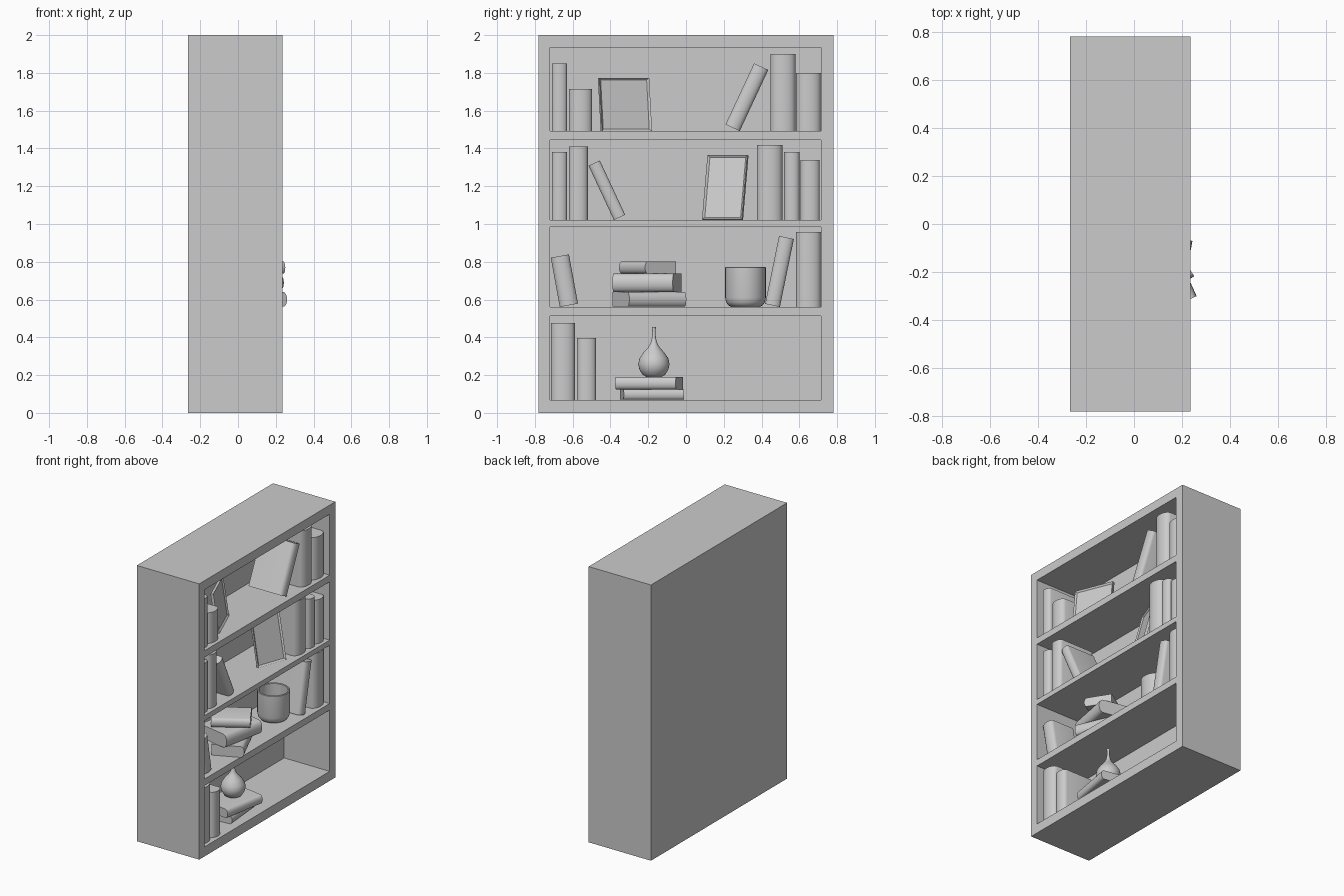
import bpy, bmesh
from math import radians, sin, cos, pi
from mathutils import Matrix, Vector

if "Cube" in bpy.data.objects:
    bpy.data.objects.remove(bpy.data.objects["Cube"])

grey = bpy.data.materials.new("plain_grey")
grey.use_nodes = True
colour = (0.6, 0.6, 0.6, 1)
grey.diffuse_color = colour
grey.node_tree.nodes["Principled BSDF"].inputs["Base Color"].default_value = colour


def rot(angle, axis):
    return Matrix.Rotation(radians(angle), 4, axis)


def finish(name, bm, matrix=Matrix(), smooth=False):
    """Turn a bmesh into a named object with the shared material."""
    bmesh.ops.recalc_face_normals(bm, faces=bm.faces)
    mesh = bpy.data.meshes.new(name)
    bm.to_mesh(mesh)
    bm.free()
    mesh.materials.append(grey)
    obj = bpy.data.objects.new(name, mesh)
    bpy.context.collection.objects.link(obj)
    obj.matrix_world = matrix
    if smooth:
        bpy.ops.object.select_all(action="DESELECT")
        obj.select_set(True)
        bpy.context.view_layer.objects.active = obj
        bpy.ops.object.shade_smooth_by_angle(angle=radians(35))
    return obj


def box_mesh(lo, hi):
    bm = bmesh.new()
    bmesh.ops.create_cube(bm, size=1)
    lo, hi = Vector(lo), Vector(hi)
    for v in bm.verts:
        v.co = Vector(c * s for c, s in zip(v.co, hi - lo)) + (lo + hi) / 2
    return bm


# Bookcase: solid block with four compartments cut from the +x side
FLOORS = [0.069, 0.561, 1.021, 1.492]
TOPS = [0.513, 0.984, 1.444, 1.934]
case = finish("bookcase", box_mesh((-0.265, -0.78, 0), (0.235, 0.78, 2)))
bpy.context.view_layer.objects.active = case
for low, high in zip(FLOORS, TOPS):
    cutter = finish("compartment_cutter", box_mesh((-0.13, -0.72, low), (0.4, 0.715, high)))
    cutter.hide_render = True
    mod = case.modifiers.new("compartment", "BOOLEAN")
    mod.operation, mod.solver, mod.object = "DIFFERENCE", "EXACT", cutter
    bpy.ops.object.modifier_apply(modifier=mod.name)
    bpy.data.objects.remove(cutter)


def book(name, thick, height, depth, matrix):
    """Upright block with a rounded spine towards +x."""
    bm = bmesh.new()
    bulge = thick * 0.3
    outline = [(-depth, thick / 2), (-depth, -thick / 2)]
    for i in range(9):
        a = -pi / 2 + pi * i / 8
        outline.append((bulge * (cos(a) - 1), thick / 2 * sin(a)))
    face = bm.faces.new([bm.verts.new((x, y, 0)) for x, y in outline])
    top = bmesh.ops.extrude_face_region(bm, geom=[face])["geom"]
    bmesh.ops.translate(bm, vec=(0, 0, height),
                        verts=[g for g in top if isinstance(g, bmesh.types.BMVert)])
    finish(name, bm, matrix, smooth=True)


# Upright books: shelf, y from, y to, top
for shelf, y0, y1, top in [
    (0, -0.715, -0.587, 0.476), (0, -0.577, -0.476, 0.397),
    (1, 0.583, 0.714, 0.957),
    (2, -0.71, -0.63, 1.38), (2, -0.62, -0.52, 1.41),
    (2, 0.375, 0.51, 1.417), (2, 0.52, 0.6, 1.38), (2, 0.605, 0.708, 1.34),
    (3, -0.71, -0.63, 1.85), (3, -0.62, -0.497, 1.714),
    (3, 0.447, 0.58, 1.9), (3, 0.583, 0.714, 1.8),
]:
    h = top - FLOORS[shelf]
    book("upright_book", y1 - y0, h, h * 0.73,
         Matrix.Translation((0.21, (y0 + y1) / 2, FLOORS[shelf])))

# Leaning books: shelf, base y, thickness, length, lean
for shelf, y, t, h, lean in [
    (1, -0.62, 0.098, 0.265, 10.4), (1, 0.458, 0.08, 0.367, -11.6),
    (2, -0.352, 0.066, 0.317, 25), (3, 0.247, 0.083, 0.357, -25),
]:
    z = FLOORS[shelf] + t / 2 * abs(sin(radians(lean)))
    book("leaning_book", t, h, h * 0.75, Matrix.Translation((0.205, y, z)) @ rot(lean, "X"))

# Stacked books: spine middle x, y, z from, z to, length, width, yaw
for x, y, z0, z1, length, width, yaw in [
    (0.17, -0.17, 0.07, 0.125, 0.32, 0.22, 5),
    (0.207, -0.215, 0.125, 0.19, 0.325, 0.23, -10),
    (0.193, -0.149, 0.562, 0.64, 0.33, 0.22, 24),
    (0.212, -0.23, 0.64, 0.737, 0.325, 0.25, -11),
    (0.14, -0.286, 0.737, 0.802, 0.26, 0.193, -58),
]:
    book("stacked_book", z1 - z0, length, width,
         Matrix.Translation((x, y, (z0 + z1) / 2)) @ rot(yaw, "Z") @ rot(90, "X")
         @ Matrix.Translation((0, 0, -length / 2)))


def picture_frame(x, y, z, width, height, yaw, tilt):
    """Thin panel with a raised border, leaning back."""
    bm = box_mesh((-0.02, -width / 2, 0), (0, width / 2, height))
    bm.normal_update()
    front = [f for f in bm.faces if f.normal.x > 0.9]
    bmesh.ops.inset_region(bm, faces=front, thickness=0.016)
    bmesh.ops.translate(bm, vec=(-0.01, 0, 0), verts=front[0].verts)
    finish("picture_frame", bm,
           Matrix.Translation((x, y, z)) @ rot(yaw, "Z") @ rot(-tilt, "Y"))


picture_frame(0.108, -0.312, FLOORS[3], 0.285, 0.285, 22, 8)
picture_frame(0.143, 0.19, FLOORS[2] + 0.005, 0.224, 0.35, -20, 14)


def lathe(name, profile, location):
    bm = bmesh.new()
    verts = [bm.verts.new((r, 0, z)) for r, z in profile]
    edges = [bm.edges.new(pair) for pair in zip(verts, verts[1:])]
    bmesh.ops.spin(bm, geom=verts + edges, cent=(0, 0, 0), axis=(0, 0, 1),
                   angle=2 * pi, steps=32)
    bmesh.ops.remove_doubles(bm, verts=bm.verts, dist=0.0005)
    finish(name, bm, Matrix.Translation(location), smooth=True)


# Bottle vase on the low stack, open pot beside the books
lathe("bottle_vase", [(0, 0), (0.04, 0), (0.06, 0.012), (0.077, 0.04), (0.083, 0.068),
                      (0.076, 0.098), (0.055, 0.13), (0.032, 0.155), (0.018, 0.178),
                      (0.011, 0.205), (0.008, 0.235), (0.011, 0.265), (0, 0.265)],
      (0.08, -0.17, 0.19))
lathe("pot", [(0, 0), (0.075, 0), (0.09, 0.008), (0.103, 0.025), (0.108, 0.05),
              (0.108, 0.208), (0.105, 0.211), (0.098, 0.211), (0.095, 0.208),
              (0.095, 0.03), (0, 0.03)],
      (0.065, 0.315, FLOORS[1]))
